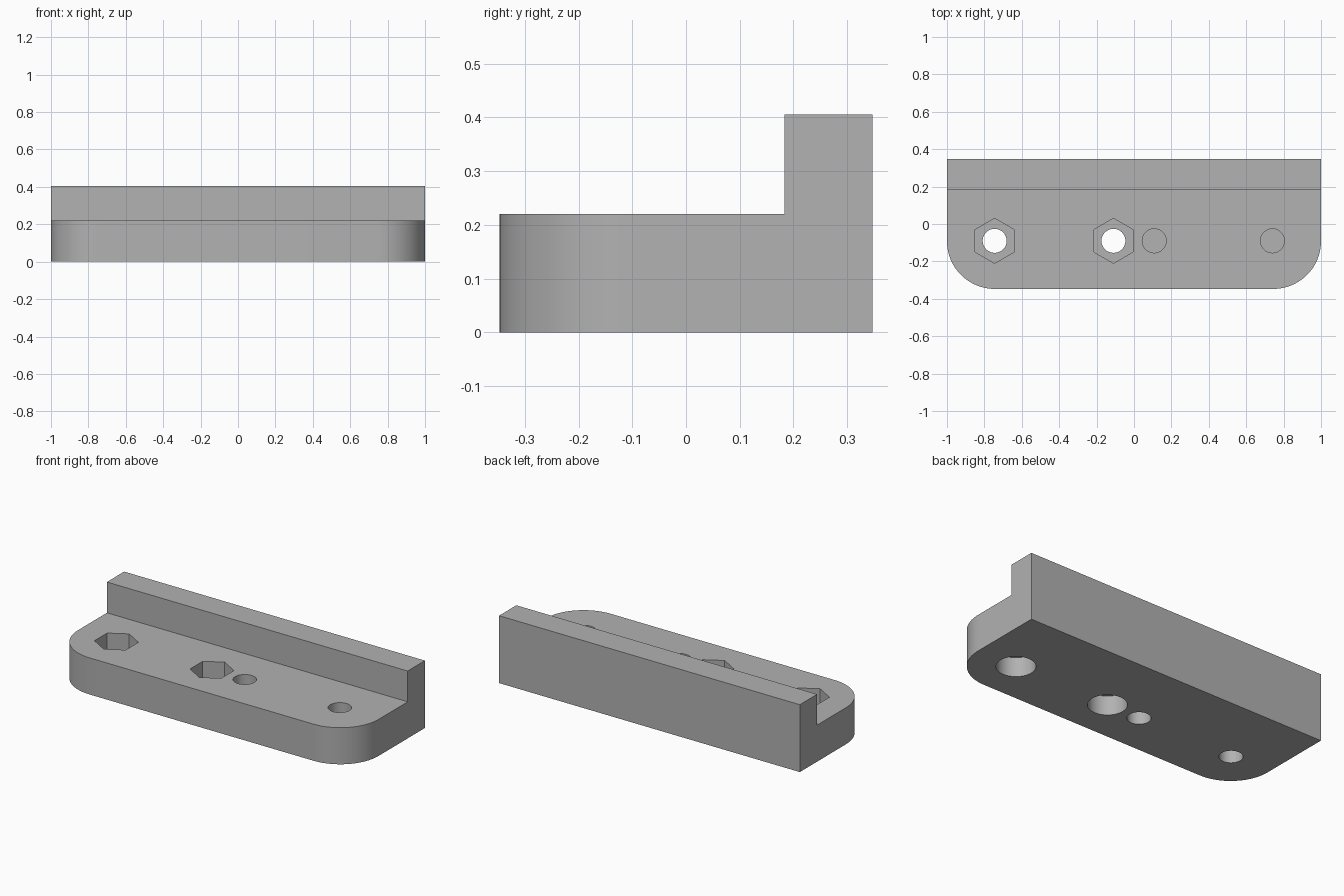
import bpy, bmesh
from math import radians

default = bpy.data.objects.get("Cube")
if default:
    bpy.data.objects.remove(default, do_unlink=True)

HALF_X, HALF_Y = 1.0, 0.347
BASE_TOP, WALL_TOP, WALL_FRONT = 0.22, 0.405, 0.183
HOLE_Y = -0.09
CORNER = 0.255

grey = bpy.data.materials.new("plain_grey")
grey.use_nodes = True
grey.diffuse_color = (0.445, 0.445, 0.445, 1)
grey.node_tree.nodes["Principled BSDF"].inputs["Base Color"].default_value = grey.diffuse_color


def add_object(name, bm):
    bmesh.ops.recalc_face_normals(bm, faces=bm.faces[:])
    mesh = bpy.data.meshes.new(name)
    bm.to_mesh(mesh)
    bm.free()
    mesh.materials.append(grey)
    obj = bpy.data.objects.new(name, mesh)
    bpy.context.collection.objects.link(obj)
    return obj


def cut(target, name, x, radius, bottom, top, sides=64):
    """Cut a vertical prism out of the target, with a corner facing the back."""
    bpy.ops.mesh.primitive_cylinder_add(
        vertices=sides, radius=radius, depth=top - bottom,
        location=(x, HOLE_Y, (top + bottom) / 2))
    cutter = bpy.context.object
    cutter.name = name
    cutter.hide_render = True
    cutter.data.materials.append(grey)
    mod = target.modifiers.new(name, 'BOOLEAN')
    mod.operation = 'DIFFERENCE'
    mod.solver = 'EXACT'
    mod.object = cutter
    bpy.context.view_layer.objects.active = target
    bpy.ops.object.modifier_apply(modifier=name)
    bpy.data.objects.remove(cutter, do_unlink=True)


# L-shaped side profile extruded across the width
bm = bmesh.new()
profile = [(-HALF_Y, 0), (HALF_Y, 0), (HALF_Y, WALL_TOP),
           (WALL_FRONT, WALL_TOP), (WALL_FRONT, BASE_TOP), (-HALF_Y, BASE_TOP)]
side = bm.faces.new([bm.verts.new((-HALF_X, y, z)) for y, z in profile])
moved = bmesh.ops.extrude_face_region(bm, geom=[side])["geom"]
bmesh.ops.translate(bm, vec=(2 * HALF_X, 0, 0),
                    verts=[v for v in moved if isinstance(v, bmesh.types.BMVert)])

# Rounded front corners
upright = [e for e in bm.edges
           if all(v.co.y < -HALF_Y + 0.01 for v in e.verts)
           and abs(e.verts[0].co.z - e.verts[1].co.z) > 0.1]
bmesh.ops.bevel(bm, geom=upright, offset=CORNER, segments=20,
                profile=0.5, affect='EDGES')
bracket = add_object("bracket", bm)

# Bolt holes with hexagonal nut pockets in the top
for x in (-0.745, -0.11):
    cut(bracket, "nut_pocket", x, 0.12, 0.1, 0.3, sides=6)
    cut(bracket, "bolt_hole", x, 0.064, -0.1, 0.2)

# Screw holes with round recesses below, parted by a thin web
for x in (0.108, 0.74):
    cut(bracket, "screw_hole", x, 0.064, 0.125, 0.3)
    cut(bracket, "head_recess", x, 0.106, -0.1, 0.115)

# Smooth curves, sharp edges
bpy.ops.object.select_all(action='DESELECT')
bracket.select_set(True)
bpy.context.view_layer.objects.active = bracket
bpy.ops.object.shade_smooth_by_angle(angle=radians(30))
